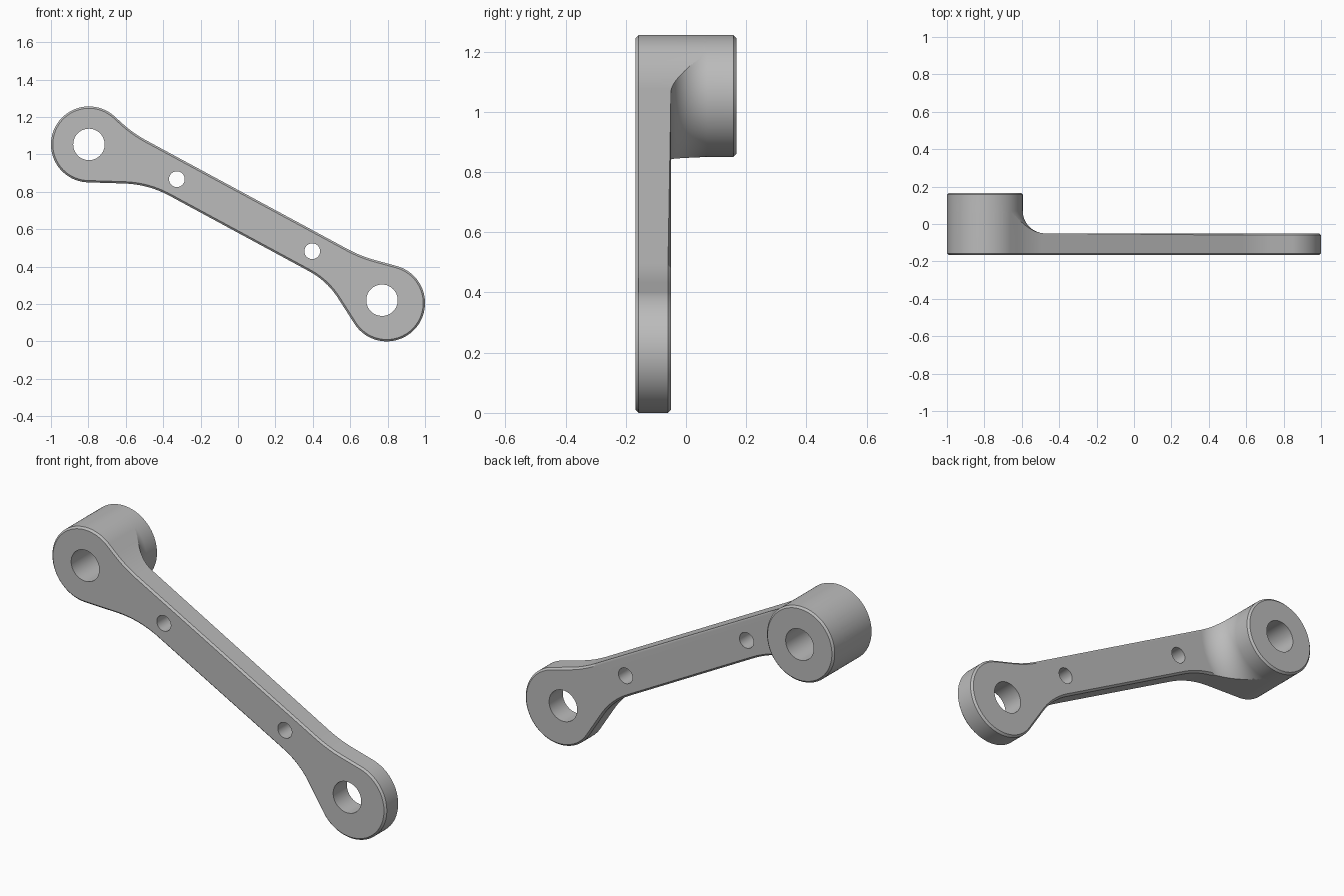
import bpy, bmesh
from math import sin, cos, pi, radians
from mathutils import Vector, Matrix

cube = bpy.data.objects.get("Cube")
if cube:
    bpy.data.objects.remove(cube)

FRONT, BACK, FLOOR = -0.167, 0.167, -0.05   # depths of front face, boss face, arm back
BOSS, END = Vector((-0.797, 1.053)), Vector((0.795, 0.205))
CHAMFER, BLEND = 0.01, 0.12


def make(name, bm):
    bmesh.ops.recalc_face_normals(bm, faces=bm.faces[:])
    mesh = bpy.data.meshes.new(name)
    bm.to_mesh(mesh)
    bm.free()
    ob = bpy.data.objects.new(name, mesh)
    bpy.context.collection.objects.link(ob)
    return ob


def combine(ob, cutter, operation):
    """Apply a boolean and discard the cutter."""
    mod = ob.modifiers.new("cut", 'BOOLEAN')
    mod.operation, mod.solver, mod.object = operation, 'EXACT', cutter
    dg = bpy.context.evaluated_depsgraph_get()
    mesh = bpy.data.meshes.new_from_object(ob.evaluated_get(dg))
    ob.modifiers.clear()
    ob.data = mesh
    bpy.data.objects.remove(cutter)


def arc(centre, radius, a, b, steps=64):
    return [centre + radius * Vector((cos(t), sin(t)))
            for t in (radians(a + (b - a) * i / steps) for i in range(steps + 1))]


def rounded(before, corner, after, reach, steps=14):
    """Soft corner that starts and ends at a given reach from the corner."""
    p = corner + (before - corner).normalized() * reach
    q = corner + (after - corner).normalized() * reach
    return [p * (1 - t) ** 2 + corner * 2 * t * (1 - t) + q * t * t
            for t in (i / steps for i in range(steps + 1))]


# Outline of the lever: two round ends joined by a slim arm
left, right = arc(BOSS, 0.203, 48, 269), arc(END, 0.205, 213, 436)
low_a, low_b = Vector((-0.48, 0.84)), Vector((0.476, 0.323))
up_b, up_a = Vector((0.655, 0.456)), Vector((-0.56, 1.112))
outline = (left + rounded(left[-1], low_a, low_b, 0.13)
           + rounded(low_a, low_b, right[0], 0.11) + right
           + rounded(right[-1], up_b, up_a, 0.08)
           + rounded(up_b, up_a, left[0], 0.08))

bm = bmesh.new()
face = bm.faces.new([bm.verts.new((p.x, FRONT, p.y)) for p in outline])
new = bmesh.ops.extrude_face_region(bm, geom=[face])["geom"]
bmesh.ops.translate(bm, vec=(0, 0.6, 0), verts=[v for v in new if isinstance(v, bmesh.types.BMVert)])
lever = make("lever_arm", bm)

# Turned shape: arm back, concave blend and chamfered boss
R = 0.2025
profile = [(0, -0.4), (2.5, -0.4), (2.5, FLOOR)]
profile += [(R + BLEND * (1 - sin(t)), FLOOR + BLEND * (1 - cos(t)))
            for t in (pi / 2 * i / 16 for i in range(17))]
profile += [(R, BACK - CHAMFER), (R - CHAMFER, BACK), (0, BACK)]
bm = bmesh.new()
verts = [bm.verts.new((BOSS.x + r, y, BOSS.y)) for r, y in profile]
edges = [bm.edges.new(pair) for pair in zip(verts, verts[1:])]
bmesh.ops.spin(bm, geom=verts + edges, cent=(BOSS.x, 0, BOSS.y), axis=(0, 1, 0),
               angle=2 * pi, steps=128)
bmesh.ops.remove_doubles(bm, verts=bm.verts[:], dist=1e-5)
combine(lever, make("turning", bm), 'INTERSECT')

# Chamfer the rim of the front face and of the arm back
bm = bmesh.new()
bm.from_mesh(lever.data)
bmesh.ops.dissolve_limit(bm, angle_limit=0.005, verts=bm.verts[:], edges=bm.edges[:])
rim = [e for e in bm.edges if e.calc_face_angle(0) > 1
       and any(all(abs(v.co.y - y) < 1e-4 for v in e.verts) for y in (FRONT, FLOOR))]
bmesh.ops.bevel(bm, geom=rim, offset=CHAMFER, segments=1, affect='EDGES', clamp_overlap=False)
bm.to_mesh(lever.data)
bm.free()

# Pivot bores and small arm holes
for x, z, r in ((BOSS.x, BOSS.y, 0.084), (0.77, 0.22, 0.084),
                (-0.327, 0.867, 0.042), (0.397, 0.482, 0.042)):
    bm = bmesh.new()
    bmesh.ops.create_cone(bm, cap_ends=True, segments=64, radius1=r, radius2=r, depth=1,
                          matrix=Matrix.Translation((x, 0, z)) @ Matrix.Rotation(pi / 2, 4, 'X'))
    combine(lever, make("drill", bm), 'DIFFERENCE')

# Plain grey metal
grey = bpy.data.materials.new("grey_metal")
grey.use_nodes = True
grey.diffuse_color = (0.5, 0.5, 0.5, 1)
grey.node_tree.nodes["Principled BSDF"].inputs["Base Color"].default_value = grey.diffuse_color
lever.data.materials.clear()
lever.data.materials.append(grey)

bpy.context.view_layer.objects.active = lever
lever.select_set(True)
bpy.ops.object.shade_smooth_by_angle(angle=radians(30))
weighted = lever.modifiers.new("even_shading", 'WEIGHTED_NORMAL')
weighted.keep_sharp = True
